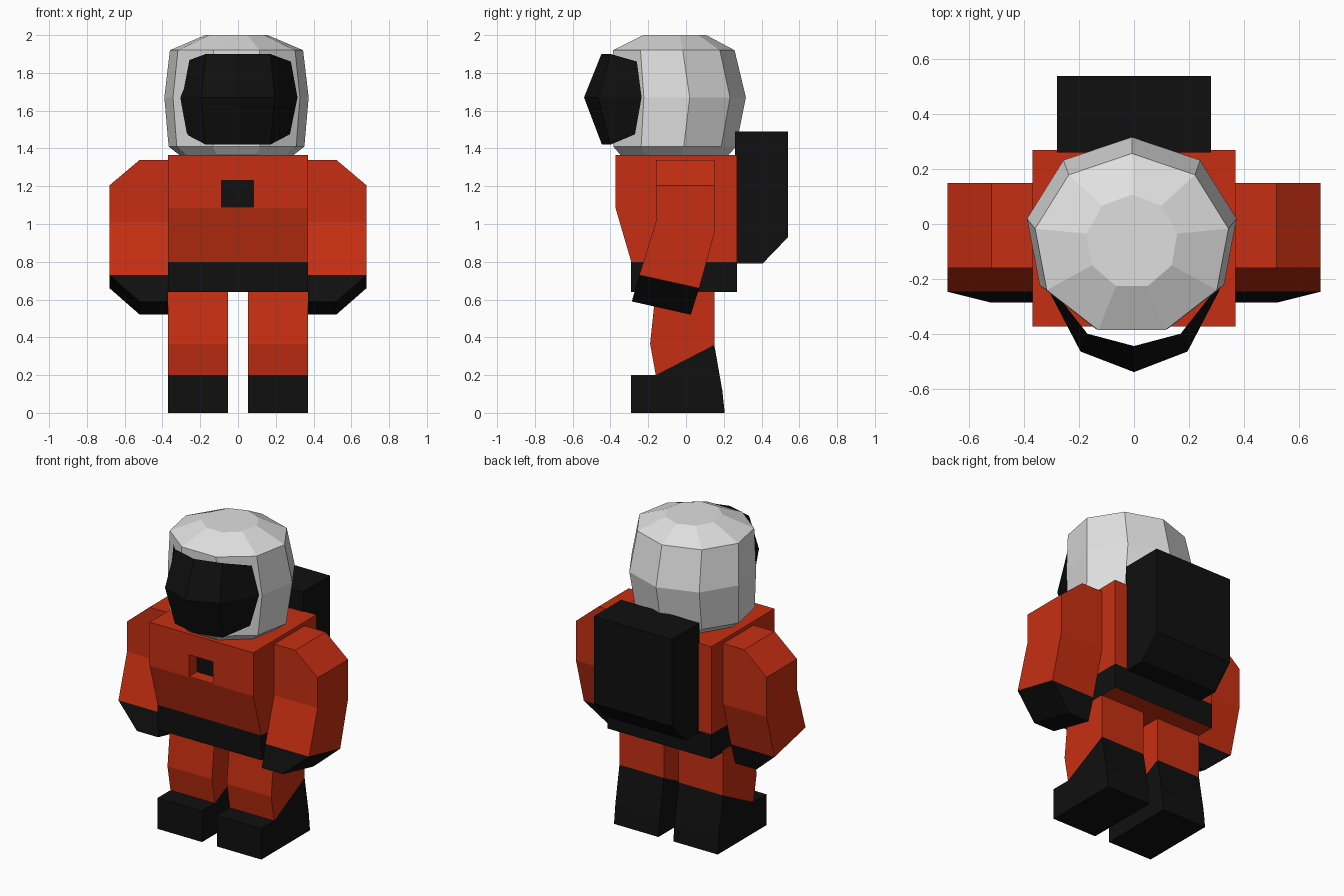
import bpy, bmesh, math

if "Cube" in bpy.data.objects:
    bpy.data.objects.remove(bpy.data.objects["Cube"])


def material(name, rgb):
    m = bpy.data.materials.new(name)
    m.diffuse_color = (*rgb, 1)
    m.use_nodes = True
    m.node_tree.nodes["Principled BSDF"].inputs["Base Color"].default_value = m.diffuse_color
    return m


ORANGE = material("suit orange", (0.57, 0.028, 0.006))
BLACK = material("black", (0.005, 0.005, 0.005))
GREY = material("helmet grey", (0.74, 0.74, 0.74))


def make(name, rings, bands, mats, closed=True):
    """Skin rings of points; bands = material index of each band, then first and last cap."""
    bm = bmesh.new()
    loops = [[bm.verts.new(p) for p in r] for r in rings]
    n = len(loops[0])
    for k, (a, b) in enumerate(zip(loops, loops[1:])):
        for i in range(n if closed else n - 1):
            j = (i + 1) % n
            bm.faces.new((a[i], a[j], b[j], b[i])).material_index = bands[k]
    if closed:
        bm.faces.new(loops[0]).material_index = bands[-2]
        bm.faces.new(loops[-1]).material_index = bands[-1]
    bmesh.ops.recalc_face_normals(bm, faces=bm.faces)
    me = bpy.data.meshes.new(name)
    bm.to_mesh(me)
    bm.free()
    for m in mats:
        me.materials.append(m)
    ob = bpy.data.objects.new(name, me)
    bpy.context.collection.objects.link(ob)
    return ob


def slab(x0, x1, yf, zf, yb, zb):
    """Four-point ring: front edge at (yf, zf), back edge at (yb, zb)."""
    return [(x0, yf, zf), (x1, yf, zf), (x1, yb, zb), (x0, yb, zb)]


def box(name, x0, x1, y0, y1, z0, z1, mats):
    return make(name, [slab(x0, x1, y0, z, y1, z) for z in (z0, z1)], [0] * 3, mats)


SUIT = [ORANGE, BLACK]

# torso with belt band and a recessed chest panel
torso = make("torso", [slab(-.37, .37, yf, z, .27, z) for z, yf in
                       ((.64, -.29), (.80, -.29), (1.085, -.373), (1.365, -.373))],
             [1, 0, 0, 0, 0], SUIT)
cutter = box("chest_cutter", -.088, .083, -.5, -.288, 1.09, 1.23, [ORANGE])
cutter.hide_render = True
cutter.hide_viewport = False
cutter.display_type = 'WIRE'
cut = torso.modifiers.new("chest recess", 'BOOLEAN')
cut.operation = 'DIFFERENCE'
cut.solver = 'EXACT'
cut.object = cutter
box("chest_panel", -.088, .083, -.294, -.287, 1.09, 1.23, [BLACK])

# arms with gloves, legs with boots
ARM = [(.52, -.16, 1.34, .15, 1.34), (.68, -.16, 1.205, .15, 1.205),
       (.68, -.16, 1.01, .15, .95), (.68, -.247, .73, .07, .66),
       (.52, -.287, .59, .025, .52)]
LEG = [(-.29, 0, .205, 0), (-.29, .2, .192, .12), (-.16, .2, .15, .36),
       (-.19, .366, .15, .45), (-.16, .65, .15, .65)]
for side, s in (("left", -1), ("right", 1)):
    make(side + "_arm", [slab(s * .37, s * r[0], *r[1:]) for r in ARM],
         [0, 0, 0, 1, 0, 1], SUIT)
    make(side + "_leg", [slab(s * .053, s * .37, *r) for r in LEG],
         [1, 1, 0, 0, 1, 0], SUIT)

# backpack
make("backpack", [slab(-.28, .28, .26, z, yb, z) for z, yb in
                  ((.79, .405), (.93, .54), (1.49, .54))], [0] * 4, [BLACK])

# helmet: nine-sided rings of z, centre y, x radius, y radius
HELMET = [(1.36, -.07, .30, .29), (1.41, -.07, .365, .335), (1.67, -.043, .388, .36),
          (1.92, -.075, .358, .332), (2.0, -.065, .168, .172)]
make("helmet", [[(-.008 + rx * math.sin(i * math.tau / 9), cy + ry * math.cos(i * math.tau / 9), z)
                 for i in range(9)] for z, cy, rx, ry in HELMET], [0] * 6, [GREY])

# visor: curved open shell, half rows mirrored across x
VISOR = [[(0, -.445, 1.42), (.17, -.40, 1.42), (.275, -.27, 1.475)],
         [(0, -.54, 1.67), (.195, -.465, 1.67), (.315, -.235, 1.67)],
         [(0, -.448, 1.90), (.17, -.40, 1.90), (.28, -.26, 1.86)]]
make("visor", [[(-x, y, z) for x, y, z in reversed(r[1:])] + r for r in VISOR],
     [0, 0], [BLACK], closed=False)
